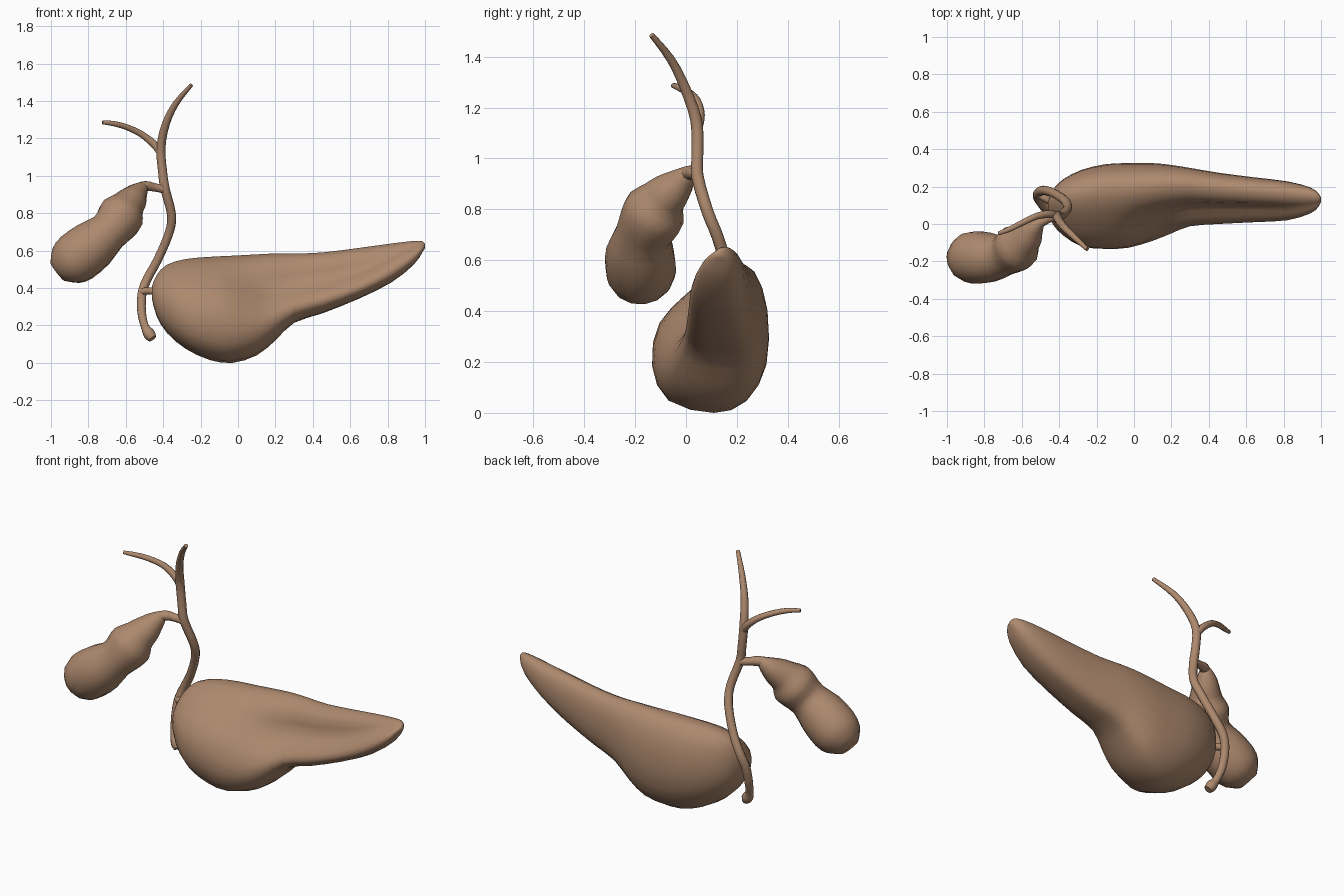
import bpy, bmesh, math
from mathutils import Vector

tan = bpy.data.materials.new("tan tissue")
tan.diffuse_color = (0.42, 0.25, 0.155, 1)


def spline(pts, steps, closed=False):
    """Catmull-Rom resampling of tuples of any length."""
    pts = [Vector(p) for p in pts]
    n = len(pts)
    get = (lambda i: pts[i % n]) if closed else (lambda i: pts[max(0, min(n - 1, i))])
    out = []
    for i in range(n if closed else n - 1):
        a, b, c, d = (get(i + k) for k in (-1, 0, 1, 2))
        for s in range(steps):
            t = s / steps
            out.append(0.5 * (2 * b + (c - a) * t + (2 * a - 5 * b + 4 * c - d) * t * t
                              + (3 * b - a - 3 * c + d) * t ** 3))
    if not closed:
        out.append(pts[-1])
    return out


def smooth(lo, hi, x):
    t = max(0, min(1, (x - lo) / (hi - lo)))
    return t * t * (3 - 2 * t)


def loft(name, rings):
    """Skin a list of equal-sized rings and cap both ends."""
    bm = bmesh.new()
    rows = [[bm.verts.new(p) for p in ring] for ring in rings]
    n = len(rows[0])
    for r0, r1 in zip(rows, rows[1:]):
        for j in range(n):
            k = (j + 1) % n
            bm.faces.new((r0[j], r0[k], r1[k], r1[j]))
    bm.faces.new(rows[0])
    bm.faces.new(rows[-1])
    bmesh.ops.recalc_face_normals(bm, faces=bm.faces)
    me = bpy.data.meshes.new(name)
    bm.to_mesh(me)
    bm.free()
    me.materials.append(tan)
    ob = bpy.data.objects.new(name, me)
    bpy.context.collection.objects.link(ob)
    bpy.ops.object.select_all(action='DESELECT')
    ob.select_set(True)
    bpy.context.view_layer.objects.active = ob
    bpy.ops.object.shade_smooth_by_angle(angle=math.radians(60))
    return ob


def tube(name, path, sides=10, steps=3):
    """Sweep a circle along (x, y, z, radius) points."""
    pts = spline(path, steps)
    pos = [Vector(p[:3]) for p in pts]
    rings, side = [], Vector((0, 1, 0))
    for i, p in enumerate(pos):
        d = (pos[min(i + 1, len(pos) - 1)] - pos[max(i - 1, 0)]).normalized()
        side = (side - d * side.dot(d)).normalized()
        up = d.cross(side)
        r = pts[i][3]
        rings.append([p + r * (math.cos(a) * side + math.sin(a) * up)
                      for a in (2 * math.pi * j / sides for j in range(sides))])
    return loft(name, rings)


# Pancreas: section (u front-back, v height) blends from a round head to a grooved tail
head = [(0.4, 1), (0.77, 0.87), (1.0, 0.35), (0.97, -0.35), (0.6, -0.83), (0.05, -1),
        (-0.72, -0.83), (-1.0, -0.35), (-0.88, 0.2), (-0.4, 0.63), (0.0, 0.88)]
tail = [(0.35, 1), (0.77, 0.87), (1.0, 0.35), (1.0, -0.4), (0.72, -0.93), (0.1, -1),
        (-0.65, -0.9), (-1.0, -0.58), (-0.68, -0.22), (-0.24, 0.12), (-0.14, 0.68)]
# x, front y, back y, bottom z, top z
stations = [(-0.46, .06, .12, .34, .41), (-0.435, 0, .18, .25, .47), (-0.38, -.06, .235, .16, .525),
            (-0.28, -.12, .285, .075, .555), (-0.15, -.133, .315, .015, .567),
            (-0.03, -.127, .32, 0, .573), (0.1, -.09, .32, .04, .58), (0.2, -.05, .31, .12, .585),
            (0.3, -.012, .295, .215, .585), (0.45, 0, .27, .265, .59), (0.65, .01, .245, .345, .615),
            (0.82, .02, .225, .43, .638), (0.94, .055, .195, .525, .652),
            (0.985, .09, .165, .59, .65), (1.0, .12, .14, .615, .635)]
rings = []
for x, yf, yb, zb, zt in spline(stations, 2):
    t = smooth(-0.15, 0.35, x) * (1 - 0.7 * smooth(0.6, 0.95, x))
    sec = [Vector(a).lerp(Vector(b), t) for a, b in zip(head, tail)]
    rings.append([Vector((x, (yf + yb) / 2 + u * (yb - yf) / 2, (zb + zt) / 2 + v * (zt - zb) / 2))
                  for u, v in spline(sec, 2, True)])
loft("pancreas", rings)

# Main bile duct, from the upper left branch down to the lower outlet
tube("bile_duct", [(-.25, -.135, 1.485, .011), (-.33, -.06, 1.39, .017), (-.385, -.005, 1.28, .021),
                   (-.412, .04, 1.15, .024), (-.403, .045, 1.02, .024), (-.39, .045, .93, .025),
                   (-.355, .085, .79, .024), (-.37, .125, .69, .024), (-.43, .165, .55, .024),
                   (-.485, .18, .45, .025), (-.513, .165, .37, .025), (-.515, .14, .27, .024),
                   (-.498, .11, .195, .022), (-.475, .095, .155, .032), (-.457, .085, .13, .024)])

# Side branch of the upper duct
tube("hepatic_branch", [(-.412, .045, 1.12, .02), (-.45, .053, 1.17, .021), (-.52, .042, 1.225, .018),
                        (-.6, .005, 1.262, .016), (-.67, -.03, 1.28, .014), (-.725, -.05, 1.286, .01)])

# Short stub joining the duct to the pancreas
tube("pancreatic_duct", [(-.515, .16, .38, .02), (-.48, .14, .385, .02), (-.43, .11, .38, .018)], 8)

# Cystic duct and gallbladder
tube("cystic_duct", [(-.395, .045, .93, .025), (-.44, .035, .937, .023), (-.49, .015, .945, .028),
                     (-.54, -.02, .93, .03)])
tube("gallbladder", [(-.485, .015, .945, .012), (-.505, .005, .94, .032), (-.54, -.025, .905, .06),
                     (-.565, -.06, .87, .08), (-.59, -.09, .84, .093), (-.62, -.12, .795, .124),
                     (-.65, -.145, .75, .12), (-.695, -.168, .70, .11), (-.77, -.18, .635, .134),
                     (-.86, -.178, .565, .14), (-.92, -.175, .52, .118), (-.965, -.17, .485, .06)],
     sides=14, steps=2)
